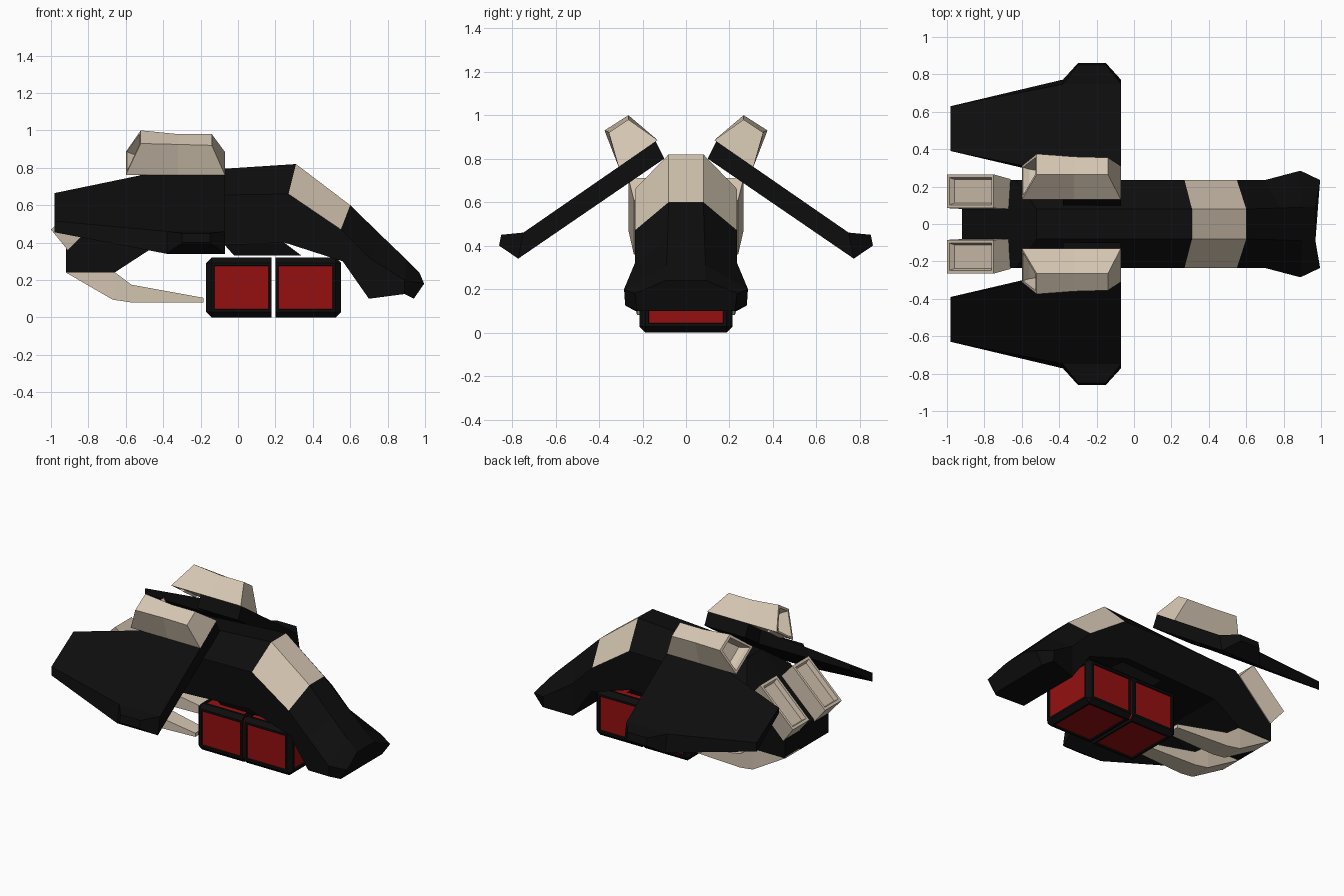
import bpy, bmesh

if "Cube" in bpy.data.objects:
    bpy.data.objects.remove(bpy.data.objects["Cube"])


def material(name, rgb):
    m = bpy.data.materials.new(name)
    m.diffuse_color = (*rgb, 1)
    m.use_nodes = True
    m.node_tree.nodes["Principled BSDF"].inputs["Base Color"].default_value = m.diffuse_color
    return m


BLACK = material("hull black", (0.004, 0.004, 0.004))
TAN = material("armour tan", (0.66, 0.56, 0.44))
RED = material("cargo red", (0.30, 0.005, 0.005))


def finish(name, bm, mats, mirror=False):
    bmesh.ops.recalc_face_normals(bm, faces=bm.faces[:])
    me = bpy.data.meshes.new(name)
    bm.to_mesh(me)
    bm.free()
    ob = bpy.data.objects.new(name, me)
    bpy.context.collection.objects.link(ob)
    for m in mats:
        me.materials.append(m)
    if mirror:
        mod = ob.modifiers.new("mirror", 'MIRROR')
        mod.use_axis = (False, True, False)
        mod.use_mirror_merge = False
    return ob


def loft(rings):
    """Skin a list of closed rings and cap both ends; returns bands and first cap."""
    bm = bmesh.new()
    vs = [[bm.verts.new(p) for p in r] for r in rings]
    n = len(rings[0])
    bands = [[bm.faces.new((a[i], a[(i + 1) % n], b[(i + 1) % n], b[i]))
              for i in range(n)] for a, b in zip(vs, vs[1:])]
    cap = bm.faces.new(vs[0])
    bm.faces.new(vs[-1])
    bmesh.ops.recalc_face_normals(bm, faces=bm.faces[:])
    return bm, bands, cap


def recess(bm, face, rim, depth):
    bmesh.ops.inset_individual(bm, faces=[face], thickness=rim)
    bmesh.ops.inset_individual(bm, faces=[face], thickness=0.012, depth=-depth)


# Hull: stations of (x, y, z) for roof edge, shoulder and bottom edge
stations = [
    ((-.92, .08, .385), (-.92, .235, .37), (-.92, .235, .24)),
    ((-.52, .08, .765), (-.63, .235, .64), (-.66, .235, .24)),
    ((-.38, .08, .775), (-.38, .235, .65), (-.46, .235, .37)),
    ((.31, .08, .82), (.27, .235, .66), (.25, .235, .40)),
    ((.60, .08, .60), (.55, .235, .47), (.56, .235, .30)),
    ((.78, .085, .425), (.70, .235, .32), (.70, .235, .10)),
    ((.90, .09, .31), (.89, .285, .20), (.89, .28, .125)),
    ((.97, .09, .24), (.995, .235, .18), (.94, .225, .10)),
]
rings = [list(s) + [(x, -y, z) for x, y, z in reversed(s)] for s in stations]
bm, bands, cap = loft(rings)
for i in (0, 4, 5):                     # tan cockpit band over the roof
    bands[3][i].material_index = 1
finish("hull", bm, [BLACK, TAN])


def rect(x0, x1, y, z):
    return [(x0, -y, z), (x1, -y, z), (x1, y, z), (x0, y, z)]


# Belly mount for the cargo boxes
bm, _, _ = loft([rect(-.10, .22, .19, .42), rect(-.02, .34, .16, .33)])
finish("belly_mount", bm, [BLACK])

# Drooping wings: centre points (x, y, z) and half thickness offset (dy, dz)
wing = [
    ((-.07, .12, .84), (.02, .04)), ((-.07, .76, .40), (-.012, .06)),
    ((-.15, .855, .425), (-.005, .025)), ((-.30, .855, .425), (-.005, .025)),
    ((-.38, .76, .40), (-.012, .06)), ((-.98, .63, .485), (0, .03)),
    ((-.98, .39, .645), (0, .02)), ((-.38, .26, .744), (.01, .045)),
    ((-.38, .12, .84), (.02, .04)),
]
bm = bmesh.new()
top, bot = [[bm.verts.new((x, y + s * dy, z + s * dz))
             for (x, y, z), (dy, dz) in wing] for s in (1, -1)]
for side in (top, bot):
    for poly in ((0, 1, 4, 7, 8), (1, 2, 3, 4), (4, 5, 6, 7)):
        bm.faces.new([side[i] for i in poly])
for i in range(9):
    j = (i + 1) % 9
    bm.faces.new((top[i], top[j], bot[j], bot[i]))
finish("wing", bm, [BLACK], True)

# Pods on the wing roots, hollow at the rear
pod = []
for xb, xt, zt, yo, zo in ((-.60, -.52, 1.0, .375, .93),
                           (-.32, -.32, .98, .36, .925),
                           (-.07, -.14, .98, .355, .92)):
    pod.append([(xb, .13, .885), (xt, .265, zt), (xt, yo, zo), (xb, .31, .762)])
bm, _, cap = loft(pod)
recess(bm, cap, .022, .08)
finish("wing_pod", bm, [TAN], True)

# Tail exhausts, square boxes facing up and back
bm, _, cap = loft([
    [(-1.0, .085, .47), (-1.0, .265, .47), (-.75, .265, .71), (-.75, .085, .71)],
    [(-.91, .08, .36), (-.91, .24, .36), (-.66, .24, .61), (-.66, .08, .61)]])
recess(bm, cap, .025, .03)
finish("tail_exhaust", bm, [TAN], True)

# Landing skids under the tail
skid = []
for x, zt, zb, y0, y1 in ((-.92, .25, .24, .08, .23), (-.67, .25, .095, .08, .23),
                          (-.57, .175, .08, .085, .225), (-.185, .105, .08, .10, .20)):
    skid.append([(x, y0, zb), (x, y1, zb), (x, y1, zt), (x, y0, zt)])
bm, _, _ = loft(skid)
finish("landing_skid", bm, [TAN], True)

# Cargo boxes: black frames with red inset panels, square where they meet
for name, x0, x1, inner in (("cargo_box_rear", -.17, .18, .18),
                            ("cargo_box_front", .20, .55, .20)):
    bm, _, _ = loft([rect(x0, x1, .215, 0), rect(x0, x1, .215, .32)])
    edges = [e for e in bm.edges
             if any(abs(v.co.x - inner) > .01 for v in e.verts)]
    bmesh.ops.bevel(bm, geom=edges, offset=.028, segments=1, affect='EDGES')
    panels = [f for f in bm.faces if f.calc_area() > .04]
    bmesh.ops.inset_individual(bm, faces=panels, thickness=.02)
    bmesh.ops.inset_individual(bm, faces=panels, thickness=.004, depth=-.008)
    for f in panels:
        f.material_index = 1
    finish(name, bm, [BLACK, RED])
